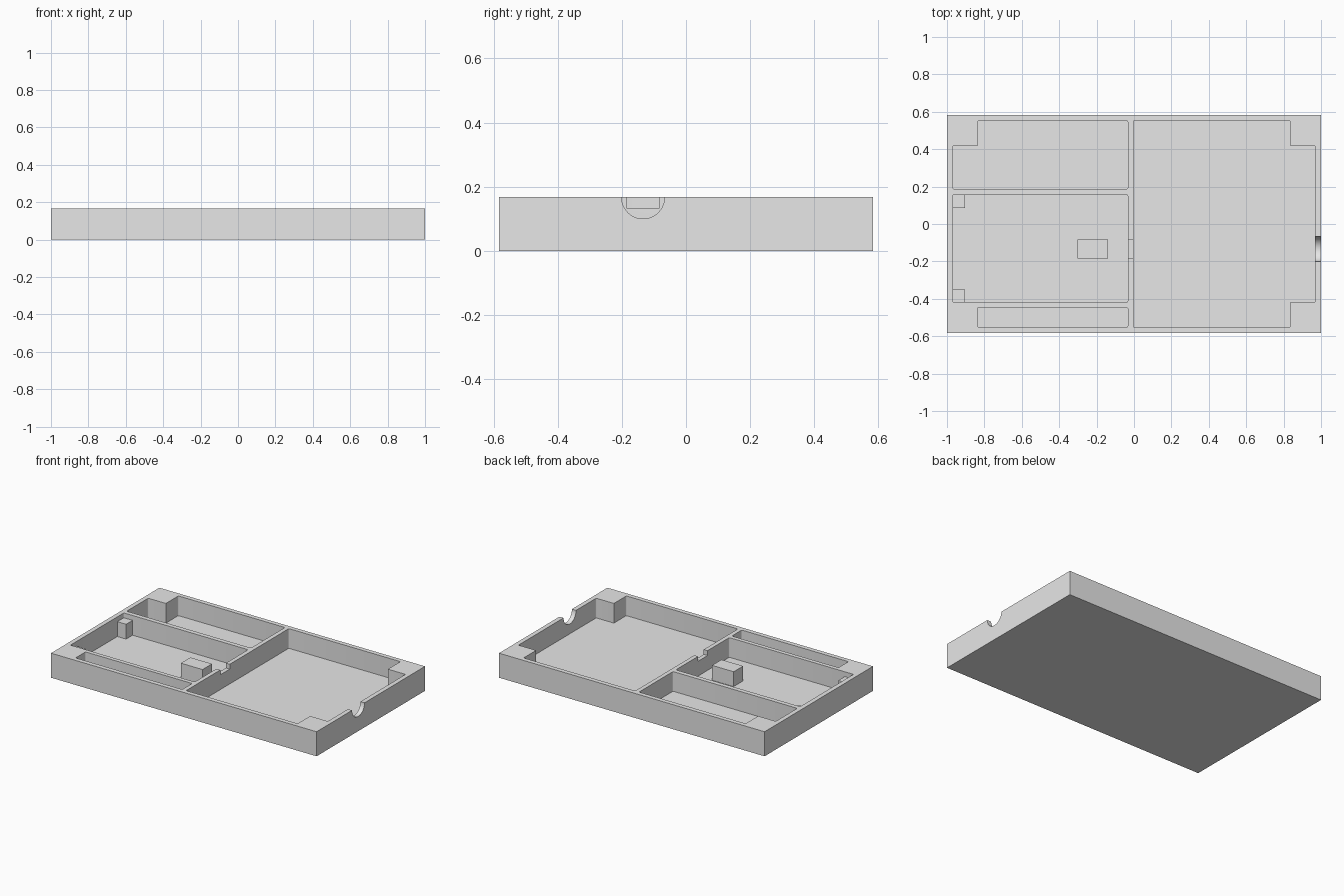
import bpy, bmesh, math
from mathutils import Vector

cube = bpy.data.objects.get("Cube")
if cube:
    bpy.data.objects.remove(cube, do_unlink=True)

HALF_Y, TOP, FLOOR, LOW = 0.583, 0.167, 0.033, 0.134
IN_X, IN_Y = 0.969, 0.552          # inner faces of the outer walls
STEP_X, STEP_Y = 0.836, 0.418      # solid corner blocks begin here
WALL_L, WALL_R = -0.033, -0.004    # central divider
SLOT_Y, SLOT_HALF = -0.134, 0.051

grey = bpy.data.materials.new("light_grey")
grey.use_nodes = True
grey.diffuse_color = (0.8, 0.8, 0.8, 1)
grey.node_tree.nodes["Principled BSDF"].inputs["Base Color"].default_value = (0.8, 0.8, 0.8, 1)


def prism(name, outline, z0, z1):
    """Extrude an anticlockwise outline from z0 up to z1."""
    bm = bmesh.new()
    face = bm.faces.new([bm.verts.new((p[0], p[1], z0)) for p in outline])
    ext = bmesh.ops.extrude_face_region(bm, geom=[face])
    for v in ext["geom"]:
        if isinstance(v, bmesh.types.BMVert):
            v.co.z = z1
    bmesh.ops.recalc_face_normals(bm, faces=bm.faces)
    mesh = bpy.data.meshes.new(name)
    bm.to_mesh(mesh)
    bm.free()
    mesh.materials.append(grey)
    obj = bpy.data.objects.new(name, mesh)
    bpy.context.collection.objects.link(obj)
    return obj


def rect(x0, x1, y0, y1):
    return [(x0, y0), (x1, y0), (x1, y1), (x0, y1)]


def rounded(outline, r=0.008, steps=4):
    """Round the outward corners and leave the inward ones sharp."""
    pts = [Vector(p) for p in outline]
    result = []
    for i, p in enumerate(pts):
        a = (pts[i - 1] - p).normalized()
        b = (pts[(i + 1) % len(pts)] - p).normalized()
        if a.x * b.y - a.y * b.x > 0:      # inward corner
            result.append(p)
            continue
        for k in range(steps + 1):
            t = k / steps * math.pi / 2
            result.append(p + r * (a * (1 - math.sin(t)) + b * (1 - math.cos(t))))
    return result


def cut(target, cutter):
    cutter.hide_render = True
    mod = target.modifiers.new("cut", "BOOLEAN")
    mod.operation, mod.solver, mod.object = "DIFFERENCE", "EXACT", cutter
    bpy.context.view_layer.objects.active = target
    bpy.ops.object.modifier_apply(modifier=mod.name)
    bpy.data.objects.remove(cutter, do_unlink=True)


# Solid tray block
tray = prism("tray", rect(-1, 1, -HALF_Y, HALF_Y), 0, TOP)

# Compartments, hollowed from the top
main_bay = [(WALL_R, -IN_Y), (STEP_X, -IN_Y), (STEP_X, -STEP_Y), (IN_X, -STEP_Y),
            (IN_X, STEP_Y), (STEP_X, STEP_Y), (STEP_X, IN_Y), (WALL_R, IN_Y)]
back_bay = [(-IN_X, 0.187), (WALL_L, 0.187), (WALL_L, IN_Y),
            (-STEP_X, IN_Y), (-STEP_X, STEP_Y), (-IN_X, STEP_Y)]
middle_bay = rect(-IN_X, WALL_L, -STEP_Y, 0.156)
front_bay = rect(-STEP_X, WALL_L, -IN_Y, -0.446)
for bay in (main_bay, back_bay, middle_bay, front_bay):
    cut(tray, prism("bay_cutter", rounded(bay), FLOOR, TOP + 0.1))

# Cable slot in the divider
cut(tray, prism("slot_cutter", rect(WALL_L - 0.02, WALL_R + 0.02,
                                    SLOT_Y - SLOT_HALF, SLOT_Y + SLOT_HALF), LOW, TOP + 0.1))

# Half-round opening in the left end wall
bpy.ops.mesh.primitive_cylinder_add(vertices=64, radius=0.067, depth=0.1,
                                    location=(1, SLOT_Y, TOP), rotation=(0, math.pi / 2, 0))
cut(tray, bpy.context.object)

# Support posts and central rest in the middle compartment
prism("back_post", rect(-IN_X, -0.903, 0.086, 0.156), FLOOR, LOW)
prism("front_post", rect(-IN_X, -0.903, -STEP_Y, -0.35), FLOOR, LOW)
prism("support_block", rect(-0.301, -0.138, SLOT_Y - SLOT_HALF, SLOT_Y + SLOT_HALF), FLOOR, LOW)

# Smooth the curved opening and keep the other edges sharp
bpy.ops.object.select_all(action="DESELECT")
tray.select_set(True)
bpy.context.view_layer.objects.active = tray
bpy.ops.object.shade_smooth_by_angle(angle=math.radians(30))
